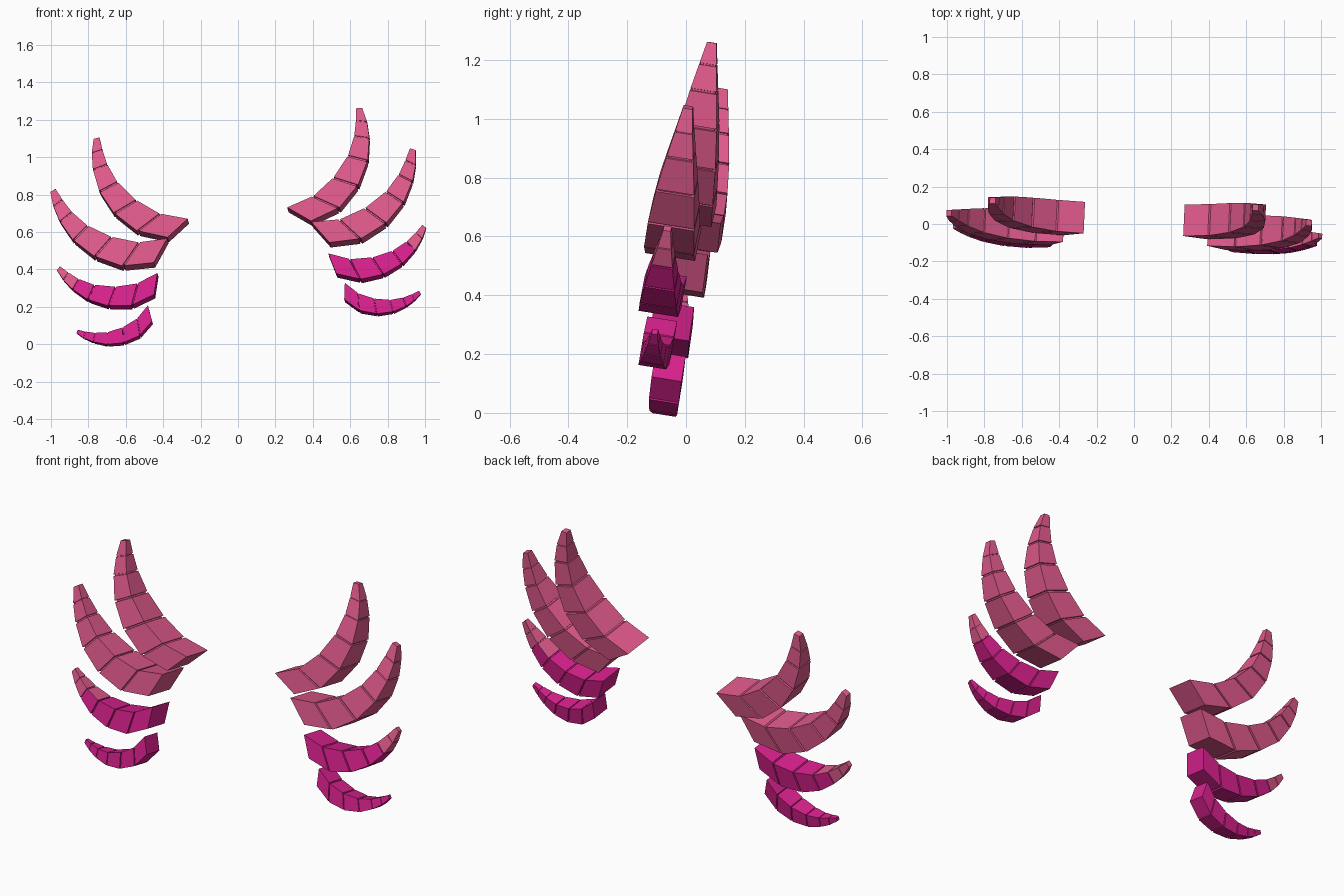
import bpy, bmesh, math
from mathutils import Matrix, Vector

if "Cube" in bpy.data.objects:
    bpy.data.objects.remove(bpy.data.objects["Cube"])


def material(name, rgb):
    m = bpy.data.materials.new(name)
    m.diffuse_color = (*rgb, 1)
    m.use_nodes = True
    m.node_tree.nodes["Principled BSDF"].inputs["Base Color"].default_value = m.diffuse_color
    return m


PINK = material("rose pink", (0.74, 0.10, 0.26))
MAGENTA = material("deep magenta", (0.70, 0.015, 0.27))

# Shared blade template: concave edge, convex edge (hundredths) and depth share
INNER = [(0, 0), (14, 6.4), (24.6, 16.8), (32, 29), (35, 40), (35.6, 48.5), (35.6, 55.3)]
OUTER = [(12.8, -7.2), (28, 0.3), (37.7, 12.8), (42.5, 26.5), (43, 39), (41.5, 48), (38.8, 55.3)]
DEPTH = [1, 1, 0.93, 0.76, 0.53, 0.34, 0.19]

# The whole mirrored set is leaned back, rolled and turned a little
POSE = (Matrix.Rotation(math.radians(-2.6), 4, 'Z')
        @ Matrix.Rotation(math.radians(-9), 4, 'X')
        @ Matrix.Rotation(math.radians(-6.6), 4, 'Y')
        @ Matrix.Translation((0.078, 0, 0)))


def section(t):
    """Concave point, convex point and half depth at position t along the blade."""
    i = min(int(t), 5)
    f = t - i
    a = Vector(INNER[i]).lerp(Vector(INNER[i + 1]), f) / 100
    b = Vector(OUTER[i]).lerp(Vector(OUTER[i + 1]), f) / 100
    d = DEPTH[i] + (DEPTH[i + 1] - DEPTH[i]) * f
    return a, b, d * 0.085


def blade(name, side, origin, angle, scale, pink_rule):
    bm = bmesh.new()
    rot = Matrix.Rotation(math.radians(angle), 2)

    def ring(t, shrink=1.0):
        a, b, d = section(t)
        mid = (a + b) / 2
        pts = []
        for p, s in ((a, -1), (b, -1), (b, 1), (a, 1)):
            q = rot @ (mid + (p - mid) * shrink) * scale
            co = Vector((side * (origin[0] + q.x),
                         origin[1] + s * d * shrink * scale,
                         origin[2] + q.y))
            pts.append(bm.verts.new(POSE @ co))
        return pts

    # Blocks separated by shallow grooves
    rings = []
    for i in range(6):
        rings.append((ring(i), i))
        if i < 5:
            rings.append((ring(i + 0.93), i))
            rings.append((ring(i + 0.94, 0.88), i))
            rings.append((ring(i + 0.99, 0.88), i))
        else:
            rings.append((ring(6), i))
    for (r0, seg), (r1, _) in zip(rings, rings[1:]):
        for k in range(4):
            n = (k + 1) % 4
            f = bm.faces.new((r0[k], r0[n], r1[n], r1[k]))
            f.material_index = 0 if pink_rule(seg, k) else 1
    for r, seg in (rings[0], rings[-1]):
        f = bm.faces.new(r)
        f.material_index = 0 if pink_rule(seg, 0) else 1
    bmesh.ops.recalc_face_normals(bm, faces=bm.faces)
    mesh = bpy.data.meshes.new(name)
    bm.to_mesh(mesh)
    bm.free()
    mesh.materials.append(PINK)
    mesh.materials.append(MAGENTA)
    bpy.context.collection.objects.link(bpy.data.objects.new(name, mesh))


# name, base corner, rotation, size, which faces are pink (segment, side)
BLADES = [
    ("top_blade", (0.268, -0.081, 0.679), -7.3, 1.0, lambda s, k: True),
    ("upper_blade", (0.388, -0.114, 0.580), -25.7, 1.01, lambda s, k: True),
    ("lower_blade", (0.460, -0.116, 0.403), -45.8, 0.80,
     lambda s, k: s >= 4 or (s == 3 and k == 3)),
    ("bottom_blade", (0.530, -0.104, 0.239), -69, 0.605, lambda s, k: False),
]
for name, origin, angle, scale, rule in BLADES:
    for side, label in ((1, "right"), (-1, "left")):
        blade(f"{name}_{label}", side, origin, angle, scale, rule)
